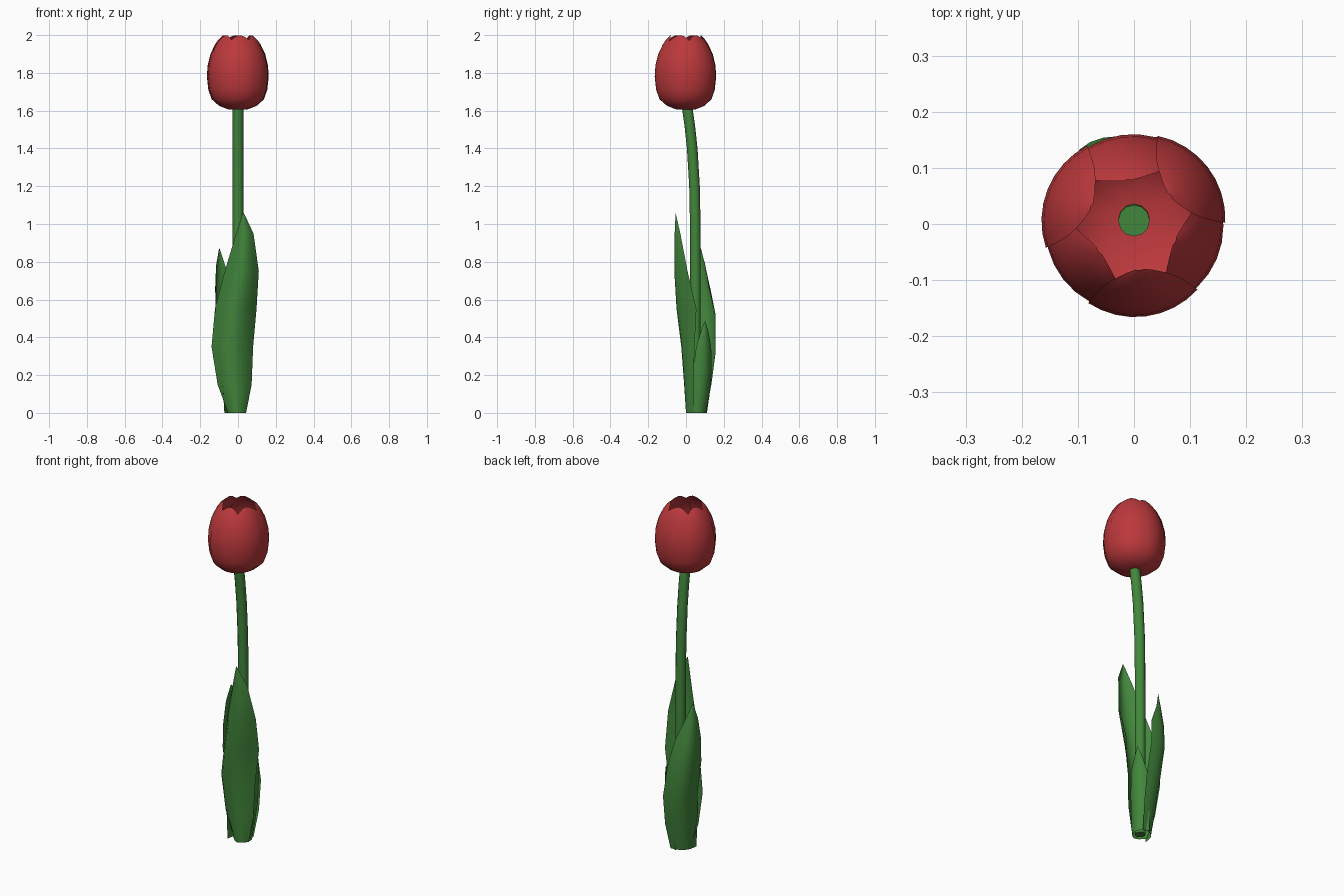
import bpy
from math import sin, cos, radians

if "Cube" in bpy.data.objects:
    bpy.data.objects.remove(bpy.data.objects["Cube"])


def material(name, rgb):
    m = bpy.data.materials.new(name)
    m.diffuse_color = (*rgb, 1)
    m.use_nodes = True
    m.node_tree.nodes["Principled BSDF"].inputs["Base Color"].default_value = m.diffuse_color
    return m


RED = material("petal_red", (0.50, 0.04, 0.045))
GREEN = material("leaf_green", (0.055, 0.24, 0.045))


def grid_mesh(name, rows, mat, closed=False):
    """Skin equal-length rows of points with quads."""
    n = len(rows[0])
    verts = [p for row in rows for p in row]
    faces = []
    for i in range(len(rows) - 1):
        for j in range(n if closed else n - 1):
            k = (j + 1) % n
            faces.append((i * n + j, i * n + k, (i + 1) * n + k, (i + 1) * n + j))
    if closed:
        faces.append(tuple(reversed(range(n))))
        faces.append(tuple(range(len(verts) - n, len(verts))))
    me = bpy.data.meshes.new(name)
    me.from_pydata(verts, [], faces)
    me.materials.append(mat)
    ob = bpy.data.objects.new(name, me)
    bpy.context.collection.objects.link(ob)
    bpy.ops.object.select_all(action='DESELECT')
    bpy.context.view_layer.objects.active = ob
    ob.select_set(True)
    bpy.ops.object.shade_smooth_by_angle(angle=radians(50))
    return ob


# Stem: round tube leaning forward near the top (y, z)
path = [(0.05, 0), (0.05, 0.6), (0.049, 1.0), (0.045, 1.2),
        (0.033, 1.4), (0.02, 1.52), (0.006, 1.62)]
grid_mesh("stem", [[(0.028 * cos(radians(a)), y + 0.028 * sin(radians(a)), z)
                    for a in range(0, 360, 30)] for y, z in path], GREEN, True)


# Leaves: cupped blades round the stem; rows are (z, outward, sideways, half width, cup)
def leaf(name, angle, rows):
    c, s = cos(radians(angle)), sin(radians(angle))
    pts = []
    for z, out, side, w, cup in rows:
        row = []
        for i in range(9):
            u = i / 4 - 1
            o, t = out - cup * u * u, side + w * u
            row.append((o * c - t * s, 0.05 + o * s + t * c, z))
        pts.append(row)
    grid_mesh(name, pts, GREEN)


leaf("front_leaf", -90, [
    (0, .05, -.005, .048, .04), (.15, .06, -.018, .09, .05), (.35, .075, -.03, .11, .07),
    (.55, .10, -.012, .11, .105), (.75, .112, .02, .09, .07),
    (.95, .11, .036, .046, .03), (1.06, .105, .028, .002, 0)])
leaf("back_leaf", 135, [
    (0, .055, .012, .07, .035), (.15, .08, -.002, .087, .05), (.32, .105, -.01, .093, .06),
    (.52, .127, .01, .09, .06), (.66, .122, .03, .068, .06),
    (.78, .105, .045, .034, .02), (.87, .09, .05, .002, 0)])
leaf("right_leaf", 25, [
    (0, .045, .01, .05, .03), (.1, .06, .016, .053, .03), (.22, .075, .02, .054, .03),
    (.35, .08, .02, .044, .02), (.43, .08, .021, .022, .01), (.485, .075, .02, .002, 0)])

# Petals: shared profile of (radius, z, width factor), three inside and three outside
profile = [(.004, 1.606, 1), (.05, 1.606, 1), (.10, 1.625, 1), (.14, 1.66, 1),
           (.158, 1.71, 1), (.166, 1.78, 1), (.162, 1.84, 1), (.147, 1.90, .97),
           (.123, 1.95, .88), (.106, 1.975, .72), (.09, 1.992, .42), (.083, 1.999, .12)]


def petal(name, angle, half, scale):
    rows = []
    for r, z, w in profile:
        row = []
        for i in range(9):
            u = i / 4 - 1
            a = radians(angle + u * w * half)
            q = r * scale * (1 - 0.02 * u * u)
            row.append((q * cos(a), q * sin(a), z))
        rows.append(row)
    grid_mesh(name, rows, RED)


for i, a in enumerate((38, 158, 277)):
    petal(f"outer_petal_{i + 1}", a, 37, 1.0)
    petal(f"inner_petal_{i + 1}", a + 60, 44, 0.965)
